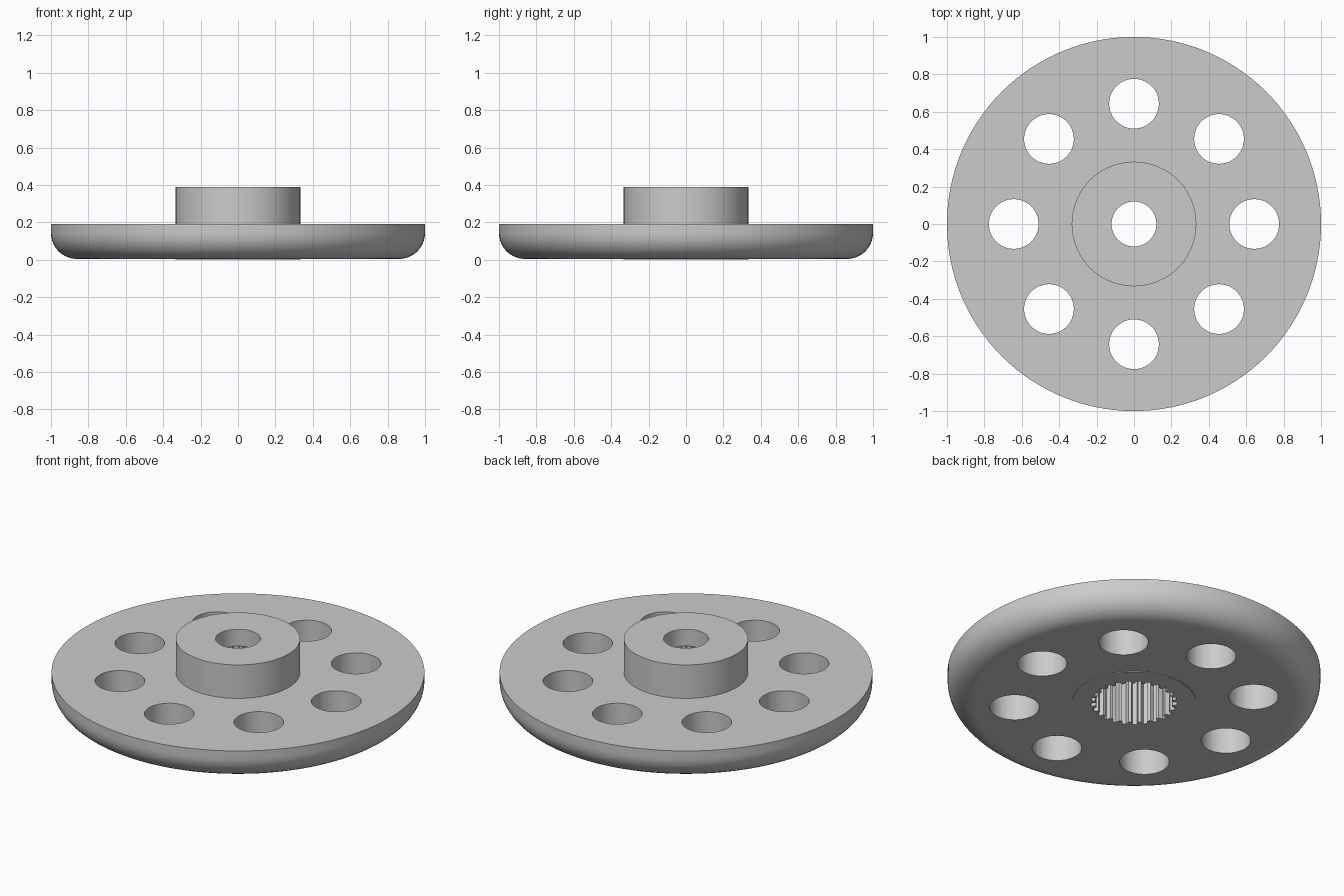
import bpy
import bmesh
from math import sin, cos, pi, tau, radians
from mathutils import Vector, Matrix

cube = bpy.data.objects.get("Cube")
if cube:
    bpy.data.objects.remove(cube, do_unlink=True)

DISC_R, DISC_TOP, DISC_BOTTOM, FILLET = 1.0, 0.19, 0.004, 0.14
HUB_R, HUB_TOP, BORE_R = 0.333, 0.388, 0.12
HOLE_R, HOLE_RING, HOLES = 0.133, 0.643, 8
TEETH, ROOT_R, TIP_R, SOCKET_TOP = 25, 0.232, 0.208, 0.288

grey = bpy.data.materials.new("light grey")
grey.use_nodes = True
grey.diffuse_color = (0.6, 0.6, 0.6, 1)
grey.node_tree.nodes["Principled BSDF"].inputs["Base Color"].default_value = (0.6, 0.6, 0.6, 1)


def make_object(name, bm):
    bmesh.ops.recalc_face_normals(bm, faces=bm.faces)
    mesh = bpy.data.meshes.new(name)
    bm.to_mesh(mesh)
    bm.free()
    mesh.materials.append(grey)
    obj = bpy.data.objects.new(name, mesh)
    bpy.context.collection.objects.link(obj)
    return obj


def lathe(name, profile, steps):
    """Revolve a closed (radius, height) outline about the z axis."""
    bm = bmesh.new()
    verts = [bm.verts.new((r, 0, z)) for r, z in profile]
    edges = [bm.edges.new((a, b)) for a, b in zip(verts, verts[1:] + verts[:1])]
    bmesh.ops.spin(bm, geom=verts + edges, cent=(0, 0, 0), axis=(0, 0, 1),
                   angle=tau, steps=steps, use_merge=False)
    bmesh.ops.remove_doubles(bm, verts=bm.verts, dist=1e-5)
    return make_object(name, bm)


def cut(target, cutter):
    mod = target.modifiers.new("cut", "BOOLEAN")
    mod.operation = "DIFFERENCE"
    mod.solver = "EXACT"
    mod.object = cutter
    bpy.context.view_layer.objects.active = target
    bpy.ops.object.modifier_apply(modifier=mod.name)
    bpy.data.objects.remove(cutter, do_unlink=True)


# Disc with rounded lower rim, raised hub and narrow bore
rim = [(DISC_R - FILLET + FILLET * cos(a), DISC_BOTTOM + FILLET - FILLET * sin(a))
       for a in (i * pi / 20 for i in range(11))]
profile = [(BORE_R, HUB_TOP), (HUB_R, HUB_TOP), (HUB_R, DISC_TOP), (DISC_R, DISC_TOP),
           *rim, (HUB_R, DISC_BOTTOM), (HUB_R, 0), (BORE_R, 0)]
body = lathe("wheel_disc", profile, 128)

# Ring of round holes
bm = bmesh.new()
for i in range(HOLES):
    a = tau * i / HOLES
    place = Matrix.Translation((HOLE_RING * cos(a), HOLE_RING * sin(a), 0.1))
    bmesh.ops.create_cone(bm, cap_ends=True, segments=48, radius1=HOLE_R,
                          radius2=HOLE_R, depth=0.5, matrix=place)
cut(body, make_object("hole_cutter", bm))

# Toothed socket under the hub
bm = bmesh.new()
outline = []
for i in range(TEETH):
    for r, part in ((ROOT_R, -0.3), (ROOT_R, 0.1), (TIP_R, 0.25), (TIP_R, 0.55)):
        a = tau * (i + part) / TEETH
        outline.append(bm.verts.new((r * cos(a), r * sin(a), -0.1)))
base = bm.faces.new(outline)
top = bmesh.ops.extrude_face_region(bm, geom=[base])["geom"]
bmesh.ops.translate(bm, vec=Vector((0, 0, SOCKET_TOP + 0.1)),
                    verts=[v for v in top if isinstance(v, bmesh.types.BMVert)])
cut(body, make_object("socket_cutter", bm))

# Smooth curves, crisp edges and clean flat faces
bpy.ops.object.select_all(action="DESELECT")
body.select_set(True)
bpy.context.view_layer.objects.active = body
bpy.ops.object.shade_smooth_by_angle(angle=radians(25))
weighted = body.modifiers.new("clean shading", "WEIGHTED_NORMAL")
weighted.keep_sharp = True
